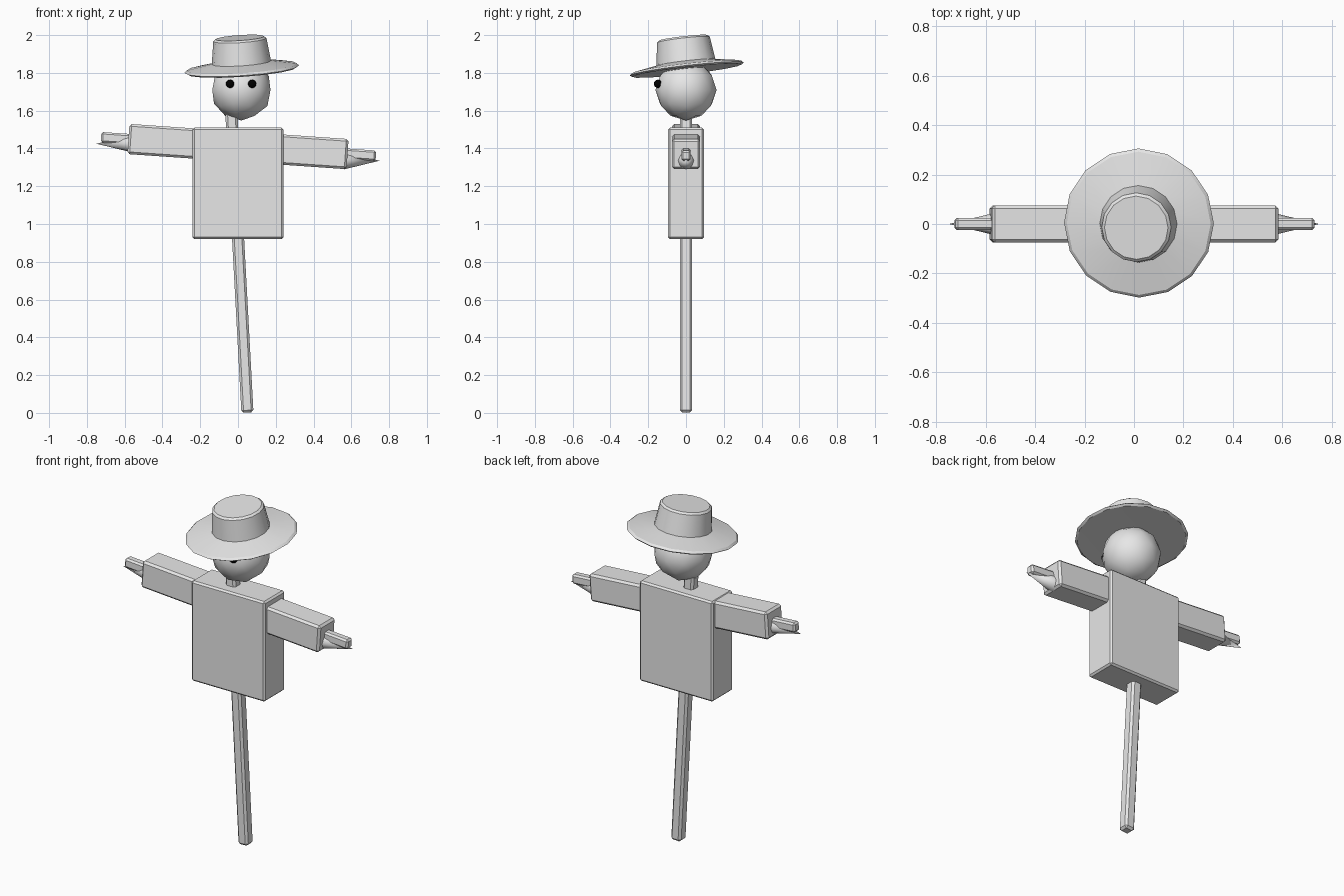
import bpy, bmesh, math
from mathutils import Vector, Matrix

cube = bpy.data.objects.get("Cube")
if cube:
    bpy.data.objects.remove(cube, do_unlink=True)


def material(name, value):
    m = bpy.data.materials.new(name)
    m.use_nodes = True
    colour = (value, value, value, 1)
    m.diffuse_color = colour
    m.node_tree.nodes["Principled BSDF"].inputs["Base Color"].default_value = colour
    return m


GREY = material("light grey", 0.8)
BLACK = material("black", 0.0)


def finish(name, bm, mat, matrix, angle=None):
    bmesh.ops.recalc_face_normals(bm, faces=bm.faces)
    mesh = bpy.data.meshes.new(name)
    bm.to_mesh(mesh)
    bm.free()
    mesh.materials.append(mat)
    ob = bpy.data.objects.new(name, mesh)
    bpy.context.collection.objects.link(ob)
    ob.matrix_world = matrix
    if angle:
        bpy.ops.object.select_all(action='DESELECT')
        ob.select_set(True)
        bpy.context.view_layer.objects.active = ob
        bpy.ops.object.shade_smooth_by_angle(angle=math.radians(angle))
    return ob


def beam(name, start, end, width, depth, bevel):
    """Box with chamfered edges whose long axis runs from start to end."""
    a, b = Vector(start), Vector(end)
    bm = bmesh.new()
    bmesh.ops.create_cube(bm, size=1)
    bmesh.ops.scale(bm, vec=(width, depth, (b - a).length), verts=bm.verts)
    bmesh.ops.bevel(bm, geom=bm.edges[:], offset=bevel, segments=1,
                    affect='EDGES', profile=0.5)
    tilt = Vector((0, 0, 1)).rotation_difference(b - a).to_matrix().to_4x4()
    return finish(name, bm, GREY, Matrix.Translation((a + b) / 2) @ tilt)


# Wooden frame and clothing
beam("post", (0.05, 0, 0.002), (-0.036, 0, 1.6), 0.064, 0.064, 0.012)
beam("torso", (0, 0, 0.92), (0, 0, 1.51), 0.48, 0.19, 0.01)
beam("crossbar", (-0.725, 0, 1.459), (0.73, 0, 1.361), 0.056, 0.05, 0.01)
beam("sleeves", (-0.58, 0, 1.45), (0.58, 0, 1.37), 0.16, 0.15, 0.012)

# Straw tufts poking out of the sleeves
for side, z, name in ((1, 1.335, "left_straw"), (-1, 1.425, "right_straw")):
    bm = bmesh.new()
    bmesh.ops.create_cone(bm, cap_ends=True, segments=8, radius1=0.046,
                          radius2=0, depth=0.19)
    turn = Matrix.Rotation(side * math.pi / 2, 4, 'Y')
    finish(name, bm, GREY, Matrix.Translation((side * 0.655, 0, z)) @ turn, 50)

# Head
bm = bmesh.new()
bmesh.ops.create_icosphere(bm, subdivisions=2, radius=0.162)
finish("head", bm, GREY, Matrix.Translation((0.018, 0, 1.71)), 60)

# Eyes
for x, name in ((0.075, "left_eye"), (-0.042, "right_eye")):
    bm = bmesh.new()
    bmesh.ops.create_uvsphere(bm, u_segments=12, v_segments=8, radius=0.022)
    finish(name, bm, BLACK, Matrix.Translation((x, -0.148, 1.742)), 60)

# Hat: spun profile from the flat underside out over the brim to the crown
profile = [(0, 0), (0.292, -0.008), (0.304, 0), (0.292, 0.011), (0.157, 0.035),
           (0.141, 0.157), (0.129, 0.167), (0, 0.167)]
bm = bmesh.new()
verts = [bm.verts.new((r, 0, z)) for r, z in profile]
edges = [bm.edges.new(pair) for pair in zip(verts, verts[1:])]
bmesh.ops.spin(bm, geom=verts + edges, cent=(0, 0, 0), axis=(0, 0, 1),
               angle=math.tau, steps=16)
bmesh.ops.remove_doubles(bm, verts=bm.verts, dist=0.0005)
lean = Vector((0, 0, 1)).rotation_difference(Vector((-0.066, -0.115, 1)))
finish("hat", bm, GREY,
       Matrix.Translation((0.02, 0.004, 1.82)) @ lean.to_matrix().to_4x4(), 30)
